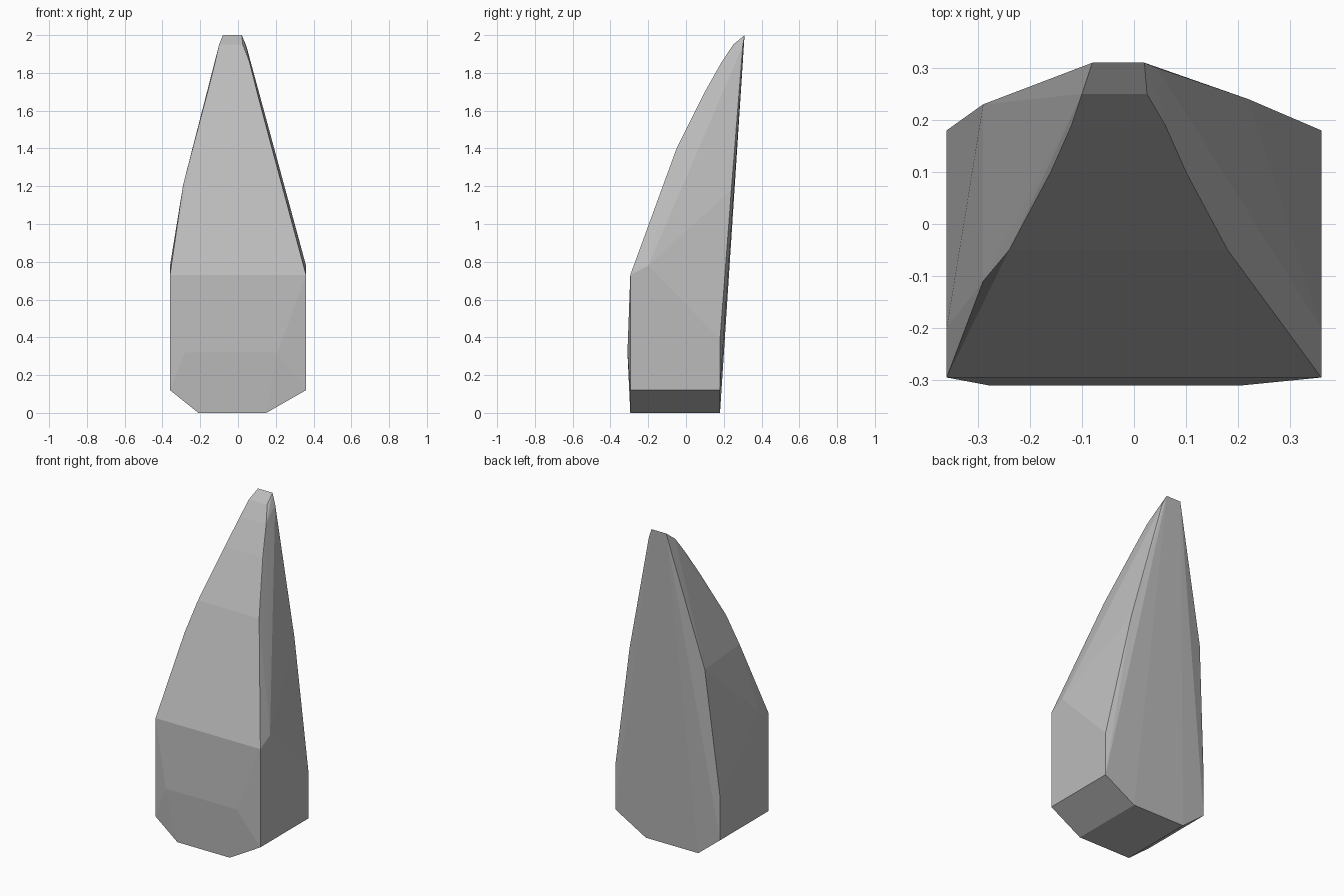
import bpy
import bmesh

# Remove the default cube
default_cube = bpy.data.objects.get("Cube")
if default_cube:
    bpy.data.objects.remove(default_cube, do_unlink=True)


def make_material(name, colour):
    material = bpy.data.materials.new(name)
    material.use_nodes = True
    material.diffuse_color = colour
    material.node_tree.nodes["Principled BSDF"].inputs["Base Color"].default_value = colour
    return material


def hull_object(name, points, material):
    """Wrap a faceted convex skin around the given corner points."""
    bm = bmesh.new()
    for point in points:
        bm.verts.new(point)
    result = bmesh.ops.convex_hull(bm, input=bm.verts)
    loose = [v for v in bm.verts if not v.link_faces]
    bmesh.ops.delete(bm, geom=loose, context="VERTS")
    bmesh.ops.dissolve_limit(bm, angle_limit=0.01, verts=bm.verts, edges=bm.edges)
    bmesh.ops.recalc_face_normals(bm, faces=bm.faces)
    mesh = bpy.data.meshes.new(name)
    bm.to_mesh(mesh)
    bm.free()
    mesh.materials.append(material)
    obj = bpy.data.objects.new(name, mesh)
    bpy.context.collection.objects.link(obj)
    return obj


FRONT, BACK, SIDE = -0.295, 0.18, 0.36
corners = []

# Chamfered base: narrow foot, then full width
for y in (FRONT, BACK):
    corners += [(-0.21, y, 0), (0.15, y, 0)]
    corners += [(-SIDE, y, 0.12), (SIDE, y, 0.12)]

# Shallow bulge low on the front
corners += [(-0.28, -0.31, 0.32), (0.21, -0.31, 0.32)]

# Shoulders where the upright sides end
for x in (-SIDE, SIDE):
    corners += [(x, FRONT, 0.73), (x, -0.2, 0.78), (x, BACK, 0.39)]

# Curved front ridges: left x, right x, y, z
ridges = [
    (-0.29, 0.22, -0.11, 1.21),
    (-0.24, 0.18, -0.05, 1.4),
    (-0.16, 0.1, 0.1, 1.7),
    (-0.12, 0.06, 0.19, 1.86),
    (-0.1, 0.025, 0.25, 1.95),
]
for left, right, y, z in ridges:
    corners += [(left, y, z), (right, y, z)]

# Back ridges and the blunt tip
corners += [(-0.29, 0.23, 1.18), (0.22, 0.24, 1.18), (0.045, 0.3, 1.94)]
corners += [(-0.08, 0.31, 2), (0.02, 0.31, 2)]

stone = make_material("pale grey stone", (0.5, 0.5, 0.5, 1))
hull_object("stone_spike", corners, stone)
